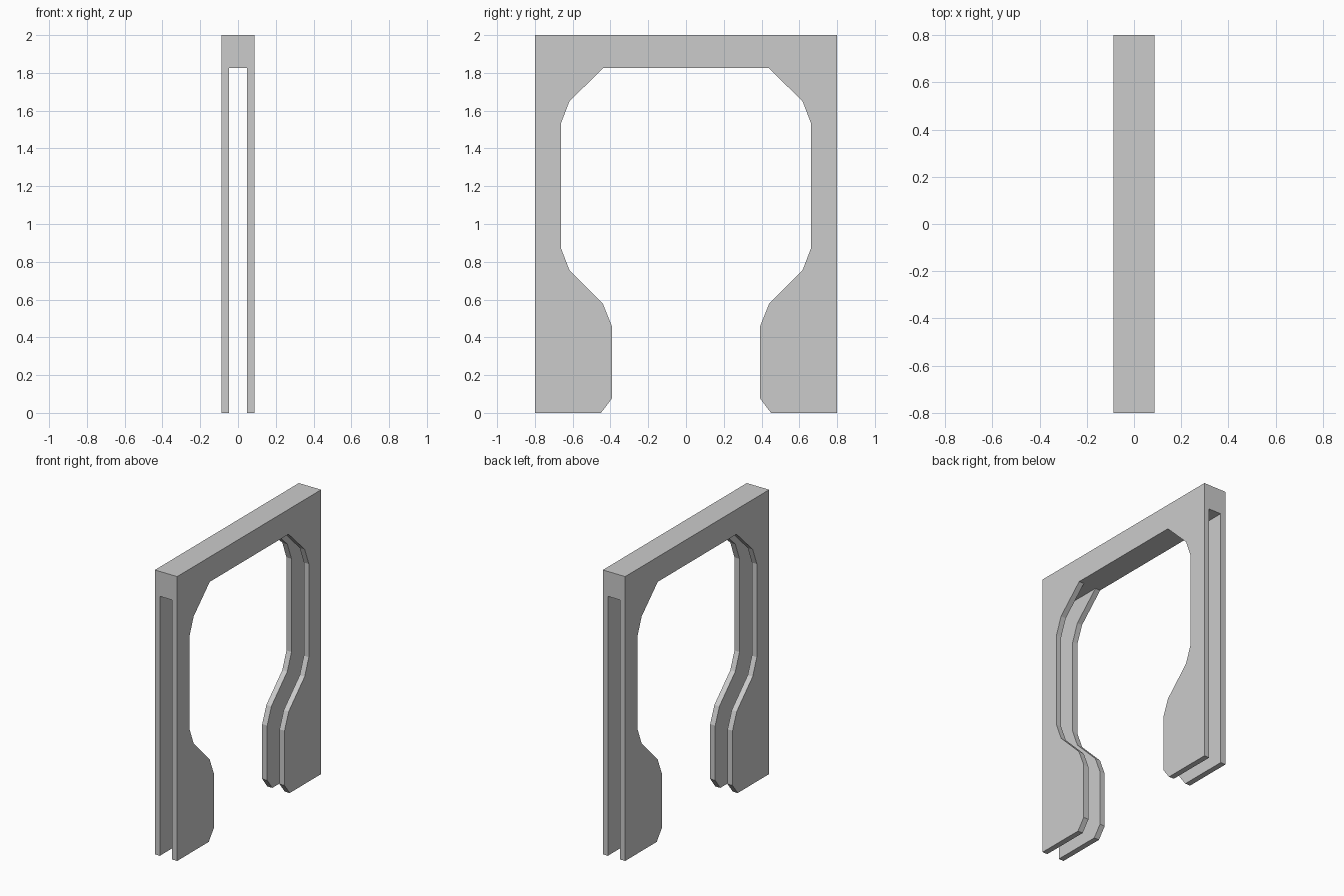
import bpy
import bmesh

if "Cube" in bpy.data.objects:
    bpy.data.objects.remove(bpy.data.objects["Cube"])

HALF_WIDTH = 0.087   # overall thickness / 2
HALF_SLOT = 0.048    # slot between the two plates / 2
SLOT_TOP = 1.825

# Right half of the arch outline (y, z), from inner foot up to the lintel
inner = [(0.45, 0), (0.393, 0.075), (0.393, 0.46), (0.44, 0.578),
         (0.617, 0.755), (0.663, 0.875), (0.663, 1.53), (0.617, 1.65),
         (0.438, SLOT_TOP)]
half = [(0.8, 2), (0.8, 0)] + inner
outline = half + [(-y, z) for y, z in reversed(half)]


def prism(name, profile, half_x):
    """Extrude a (y, z) profile symmetrically along x."""
    bm = bmesh.new()
    face = bm.faces.new([bm.verts.new((-half_x, y, z)) for y, z in profile])
    ext = bmesh.ops.extrude_face_region(bm, geom=[face])
    moved = [v for v in ext["geom"] if isinstance(v, bmesh.types.BMVert)]
    bmesh.ops.translate(bm, vec=(2 * half_x, 0, 0), verts=moved)
    bmesh.ops.recalc_face_normals(bm, faces=bm.faces)
    mesh = bpy.data.meshes.new(name)
    bm.to_mesh(mesh)
    bm.free()
    obj = bpy.data.objects.new(name, mesh)
    bpy.context.collection.objects.link(obj)
    return obj


# Arch frame
frame = prism("arch_frame", outline, HALF_WIDTH)

# Slot splitting both legs into twin plates below the lintel
cutter = prism("slot_cutter", [(-1, -0.2), (1, -0.2), (1, SLOT_TOP), (-1, SLOT_TOP)], HALF_SLOT)
cutter.hide_render = True
cut = frame.modifiers.new("slot", "BOOLEAN")
cut.operation = "DIFFERENCE"
cut.solver = "EXACT"
cut.object = cutter

# Apply the cut and remove the helper
bpy.context.view_layer.objects.active = frame
frame.select_set(True)
bpy.ops.object.modifier_apply(modifier=cut.name)
bpy.data.objects.remove(cutter)
